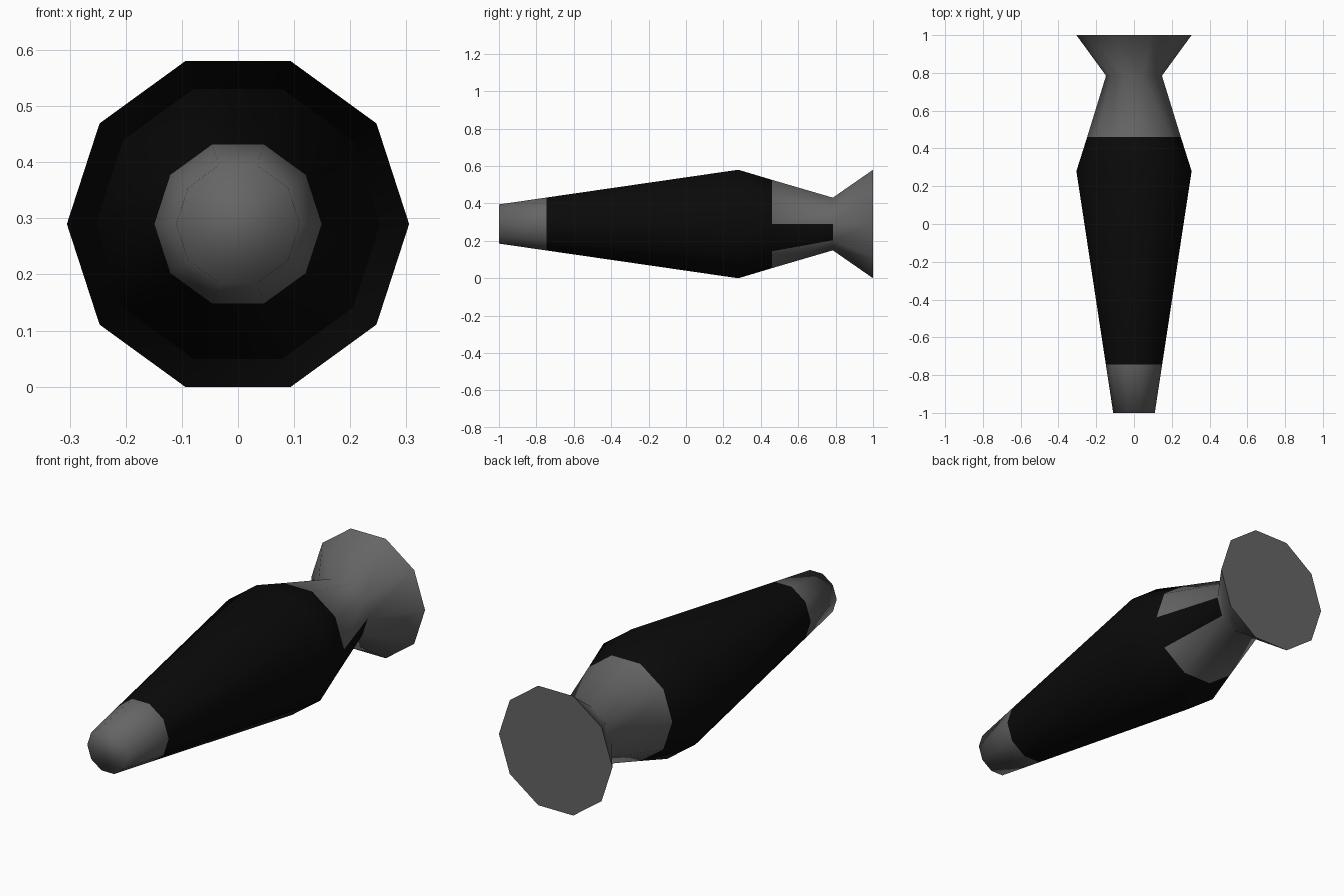
import bpy, bmesh, math

if "Cube" in bpy.data.objects:
    bpy.data.objects.remove(bpy.data.objects["Cube"])

SIDES = 10
AXIS_Z = 0.29
# (y, radius) along the body, front to back
PROFILE = [(-1.0, 0.11), (-0.745, 0.149), (0.28, 0.305),
           (0.46, 0.248), (0.785, 0.148), (1.0, 0.305)]
GREY, BLACK = 0, 1


def material(name, value):
    m = bpy.data.materials.new(name)
    m.diffuse_color = (value, value, value, 1)
    m.use_nodes = True
    m.node_tree.nodes["Principled BSDF"].inputs["Base Color"].default_value = m.diffuse_color
    return m


bm = bmesh.new()
rings = []
for y, r in PROFILE:
    rings.append([bm.verts.new((r * math.cos(i * math.tau / SIDES), y,
                                AXIS_Z + r * math.sin(i * math.tau / SIDES)))
                  for i in range(SIDES)])

# Side walls: black middle, grey ends, one black panel on the neck's right side
for s in range(len(rings) - 1):
    a, b = rings[s], rings[s + 1]
    for i in range(SIDES):
        j = (i + 1) % SIDES
        f = bm.faces.new((a[i], a[j], b[j], b[i]))
        f.smooth = True
        black = s in (1, 2) or (s == 3 and i == SIDES - 1)
        f.material_index = BLACK if black else GREY

# Rounded-looking nose cap and flat tail cap
nose = bm.faces.new(rings[0])
nose.smooth = True
tail = bm.faces.new(rings[-1])
for e in tail.edges:
    e.smooth = False
bmesh.ops.recalc_face_normals(bm, faces=bm.faces[:])

mesh = bpy.data.meshes.new("tapered_body")
bm.to_mesh(mesh)
bm.free()
mesh.materials.append(material("grey", 0.13))
mesh.materials.append(material("black", 0.003))
body = bpy.data.objects.new("tapered_body", mesh)
bpy.context.collection.objects.link(body)
